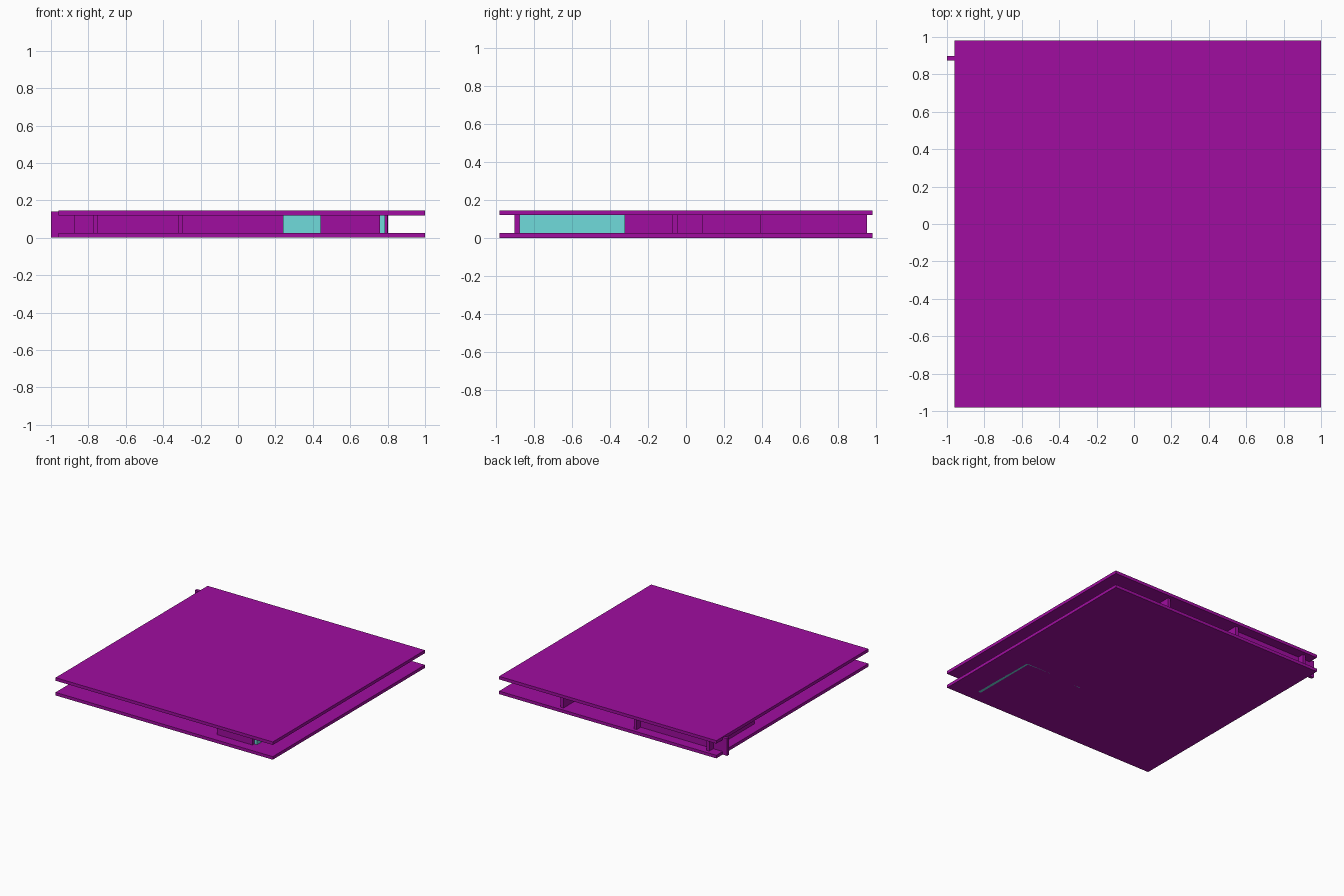
import bpy

if "Cube" in bpy.data.objects:
    bpy.data.objects.remove(bpy.data.objects["Cube"])


def material(name, color):
    m = bpy.data.materials.new(name)
    m.diffuse_color = color
    m.use_nodes = True
    m.node_tree.nodes["Principled BSDF"].inputs["Base Color"].default_value = m.diffuse_color
    return m


PURPLE = material("purple", (0.35, 0.004, 0.35, 1))
CYAN = material("cyan", (0.16, 0.71, 0.71, 1))
T = 0.025      # wall and slab thickness
WALL_TOP = 0.14


def box(name, x, y, z, mat=PURPLE):
    bpy.ops.mesh.primitive_cube_add(
        size=1, location=[(a + b) / 2 for a, b in (x, y, z)])
    ob = bpy.context.object
    ob.name = name
    ob.scale = [b - a for a, b in (x, y, z)]
    bpy.ops.object.transform_apply(location=False, rotation=False, scale=True)
    ob.data.materials.append(mat)


def wall_x(name, x0, x1, y, mat=PURPLE):
    box(name, (x0, x1), (y, y + T), (0, WALL_TOP), mat)


def wall_y(name, x, y0, y1, mat=PURPLE):
    box(name, (x, x + T), (y0, y1), (0, WALL_TOP), mat)


# floor and ceiling slabs
for name, z in (("floor_slab", 0), ("ceiling_slab", 0.12)):
    box(name, (-0.96, 1.0), (-0.98, 0.98), (z, z + T))

# walls running left to right
wall_x("back_wall", -1.0, -0.2, 0.873)
wall_x("back_room_wall", 0.44, 0.80, 0.365)
wall_x("middle_wall", -0.32, 0.80, -0.07)
wall_x("left_room_wall", -0.875, -0.2, 0.365)
wall_x("front_wall", 0.44, 0.76, -0.90)

# walls running front to back
wall_y("left_back_wall", -0.875, 0.365, 0.95)
wall_y("centre_back_wall", -0.22, 0.365, 0.95)
wall_y("right_back_wall", 0.44, 0.365, 0.95)
wall_y("right_side_wall", 0.777, 0.085, 0.365)
wall_y("left_side_wall", -0.775, -0.35, 0.365)
wall_y("centre_front_wall", -0.32, -0.345, -0.045)
wall_y("front_room_wall", 0.44, -0.90, -0.345)

# coloured corner walls
wall_y("cyan_side_wall", 0.76, -0.875, -0.32, CYAN)
wall_x("cyan_back_wall", 0.24, 0.76, -0.345, CYAN)
